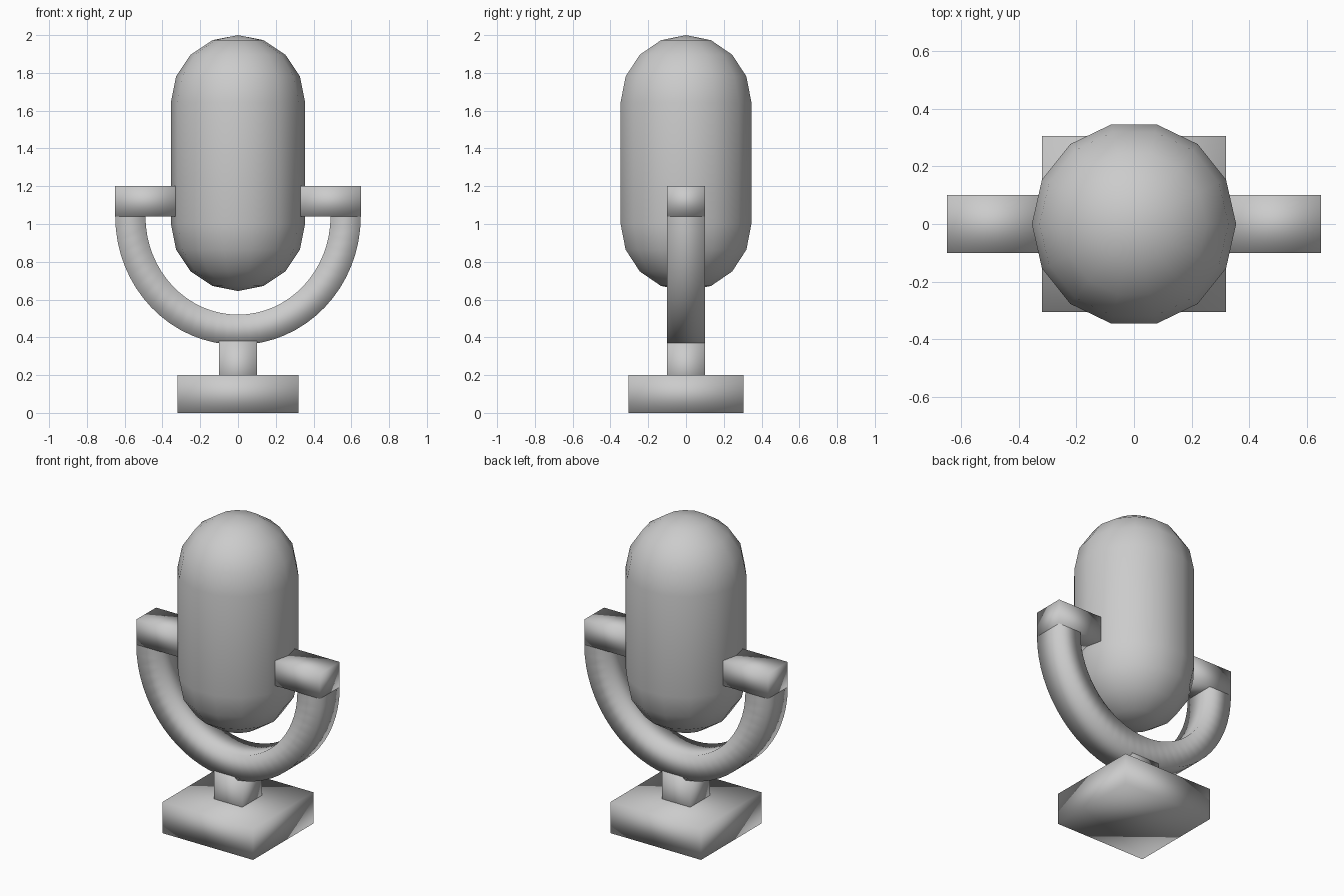
import bpy, bmesh
from math import sin, cos, pi

if "Cube" in bpy.data.objects:
    bpy.data.objects.remove(bpy.data.objects["Cube"])


def finish(name, bm):
    bmesh.ops.recalc_face_normals(bm, faces=bm.faces)
    mesh = bpy.data.meshes.new(name)
    bm.to_mesh(mesh)
    bm.free()
    mesh.shade_smooth()  # the model is smooth shaded all over, boxes included
    obj = bpy.data.objects.new(name, mesh)
    bpy.context.collection.objects.link(obj)
    return obj


def box(name, x0, x1, half_y, z0, z1):
    bm = bmesh.new()
    bmesh.ops.create_cube(bm, size=1)
    for v in bm.verts:
        v.co = (x1 if v.co.x > 0 else x0,
                half_y if v.co.y > 0 else -half_y,
                z1 if v.co.z > 0 else z0)
    return finish(name, bm)


# Base plate and short stem
box("base", -0.32, 0.32, 0.305, 0, 0.2)
box("stem", -0.1, 0.1, 0.1, 0.1, 0.38)

# Pivot arm, mirrored to the other side
arm = box("pivot_arms", 0.33, 0.65, 0.1, 1.04, 1.2)
arm.modifiers.new("mirror", 'MIRROR').use_axis[0] = True

# Half-ring yoke with a rectangular section
bm = bmesh.new()
STEPS = 32
rings = []
for i in range(STEPS + 1):
    a = pi + pi * i / STEPS
    rings.append([bm.verts.new((rx * cos(a), y, 1.04 + rz * sin(a)))
                  for rx, rz, y in ((0.65, 0.68, -0.1), (0.65, 0.68, 0.1),
                                    (0.49, 0.52, 0.1), (0.49, 0.52, -0.1))])
for r, s in zip(rings, rings[1:]):
    for k in range(4):
        n = (k + 1) % 4
        bm.faces.new((r[k], r[n], s[n], s[k]))
finish("yoke", bm)

# Capsule head: a 14-sided sphere pulled apart at its equator
R, TOP, BOTTOM = 0.355, 1.645, 1.0
bm = bmesh.new()
profile = [bm.verts.new((R * sin(pi * i / 8), 0, TOP + R * cos(pi * i / 8))) for i in range(5)]
profile += [bm.verts.new((R * sin(pi * i / 8), 0, BOTTOM + R * cos(pi * i / 8))) for i in range(4, 9)]
edges = [bm.edges.new(pair) for pair in zip(profile, profile[1:])]
bmesh.ops.spin(bm, geom=profile + edges, cent=(0, 0, 0), axis=(0, 0, 1),
               angle=2 * pi, steps=14, use_merge=True)
bmesh.ops.remove_doubles(bm, verts=bm.verts, dist=0.001)
finish("microphone_head", bm)
